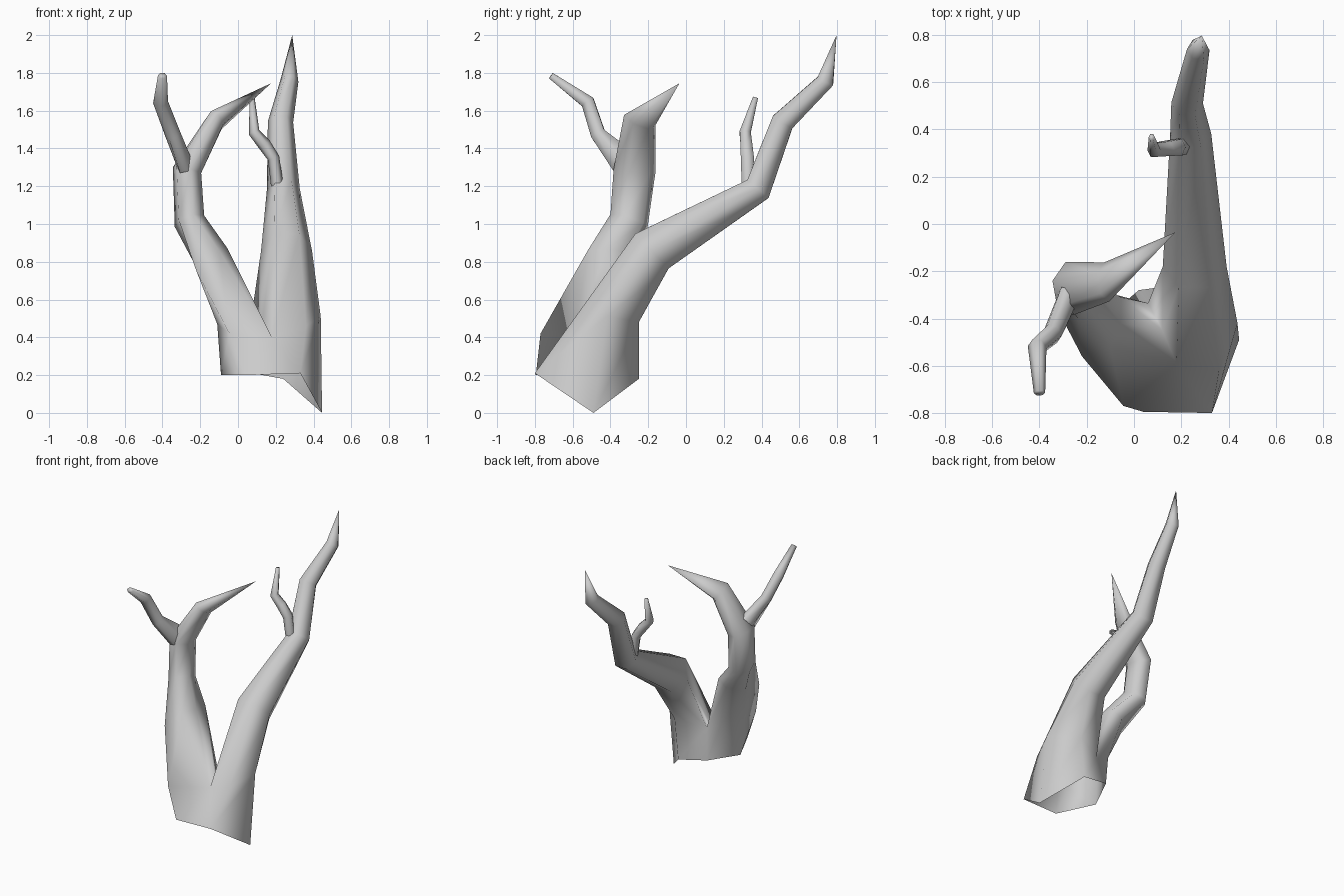
import bpy, bmesh, math
from mathutils import Vector

old = bpy.data.objects.get("Cube")
if old:
    bpy.data.objects.remove(old, do_unlink=True)

bark = bpy.data.materials.new("grey_bark")
bark.use_nodes = True
grey = (0.6, 0.6, 0.6, 1)
bark.diffuse_color = grey
bark.node_tree.nodes["Principled BSDF"].inputs["Base Color"].default_value = grey


def ring(bm, centre, along, ru, rv, start, sides):
    """Ring of vertices across the growth direction, anticlockwise from above."""
    along = along.normalized()
    u = Vector((1, 0, 0))
    u = (u - along * u.dot(along)).normalized()
    v = along.cross(u)
    verts = []
    for i in range(sides):
        a = math.radians(start + 360 * i / sides)
        verts.append(bm.verts.new(centre + u * ru * math.cos(a) + v * rv * math.sin(a)))
    return verts


def bridge(bm, low, high):
    n = len(low)
    for i in range(n):
        j = (i + 1) % n
        bm.faces.new((low[i], low[j], high[j], high[i]))


def grow(bm, path, start, sides=6, first=None, tip=None):
    """Loft rings along a path of (x, y, z, ru, rv), ending in a point or a cap."""
    pts = [Vector(p[:3]) for p in path]
    if first:
        root = sum((v.co for v in first), Vector()) / len(first)
    else:
        root = pts[0]
    line = [root] + pts + [Vector(tip) if tip else pts[-1]]
    last = first
    for i, p in enumerate(path):
        before = (pts[i] - line[i]).normalized()
        after = (line[i + 2] - pts[i]).normalized()
        new = ring(bm, pts[i], before + after, p[3], p[4], start, sides)
        if last:
            bridge(bm, last, new)
        last = new
    if tip:
        end = bm.verts.new(tip)
        for i in range(sides):
            bm.faces.new((last[i], last[(i + 1) % sides], end))
    else:
        bm.faces.new(last)


def finish(bm, name):
    for face in bm.faces:
        face.smooth = True
    mesh = bpy.data.meshes.new(name)
    bm.to_mesh(mesh)
    bm.free()
    mesh.materials.append(bark)
    bpy.context.collection.objects.link(bpy.data.objects.new(name, mesh))


# Open, broken-off foot of the trunk and the fork above it
bm = bmesh.new()
foot = [(.33, -.8, .21), (.445, -.49, 0), (.24, -.25, .18),
        (.02, -.28, .22), (-.09, -.52, .2), (.04, -.795, .2)]
A, B, C, D, E, F = [bm.verts.new(p) for p in foot]
fork = {"front": (.18, -.59, .4), "saddle": (.12, -.45, .42), "back": (.06, -.335, .435),
        "a": (.36, -.62, .46), "b": (.438, -.42, .51), "c": (.27, -.25, .48),
        "d": (-.05, -.34, .48), "e": (-.11, -.53, .47), "f": (-.045, -.77, .42)}
k = {name: bm.verts.new(p) for name, p in fork.items()}
for face in ((A, B, k["b"], k["a"]), (B, C, k["c"], k["b"]), (C, D, k["back"], k["c"]),
             (D, E, k["d"], k["back"]), (E, k["e"], k["d"]), (E, F, k["f"], k["e"]),
             (F, k["front"], k["f"]), (F, A, k["front"]), (A, k["a"], k["front"])):
    bm.faces.new(face)

# Long limb leaning backwards
grow(bm, [(.257, -.18, .857, .135, .147), (.24, .38, 1.185, .087, .085),
          (.225, .512, 1.54, .067, .07), (.272, .738, 1.757, .048, .053)],
     240, first=[k[n] for n in ("front", "a", "b", "c", "back", "saddle")],
     tip=(.287, .797, 2))

# Upright limb with a swollen elbow low down and a bent tip
elbow = [bm.verts.new(p) for p in (
    (-.22, -.56, .75), (-.1, -.52, .86), (-.055, -.42, .87),
    (-.055, -.31, .85), (-.135, -.285, .81), (-.215, -.4, .76))]
bridge(bm, [k[n] for n in ("f", "front", "saddle", "back", "d", "e")], elbow)
grow(bm, [(-.257, -.302, 1.015, .084, .108), (-.27, -.272, 1.285, .08, .115),
          (-.115, -.245, 1.55, .052, .09)],
     225, first=elbow, tip=(.175, -.035, 1.745))
finish(bm, "forked_trunk")

# Small twigs
twigs = {
    "front_twig": [(-.285, -.325, 1.325, .045, .085), (-.345, -.465, 1.475, .042, .045),
                   (-.41, -.52, 1.645, .04, .042), (-.4, -.715, 1.785, .024, .02)],
    "back_twig": [(.21, .33, 1.185, .033, .04), (.188, .325, 1.35, .032, .04),
                  (.14, .32, 1.42, .035, .036), (.085, .313, 1.485, .03, .034),
                  (.075, .368, 1.67, .013, .016)],
}
for name, path in twigs.items():
    bm = bmesh.new()
    grow(bm, path, 0)
    finish(bm, name)
